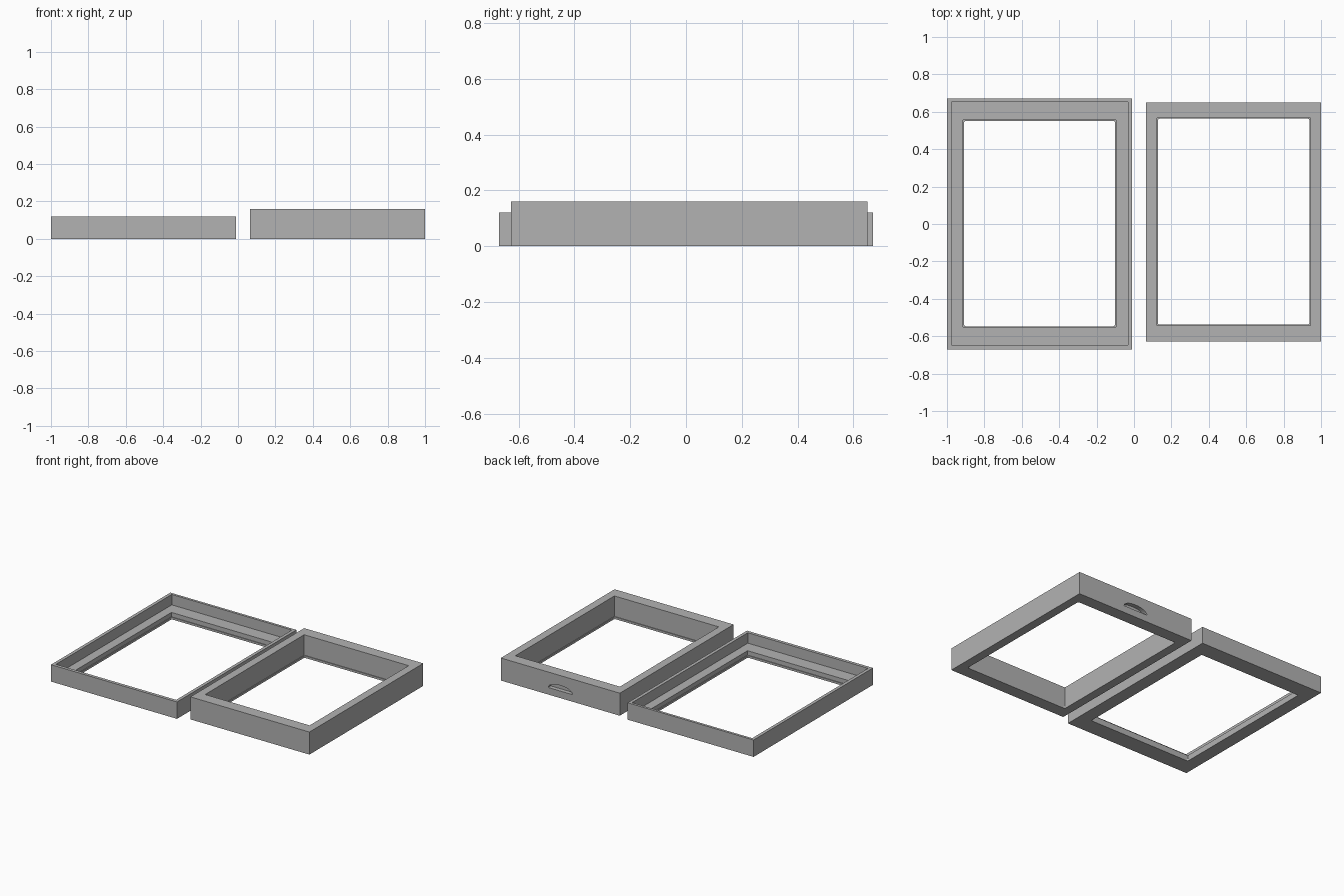
import bpy, bmesh, math

if "Cube" in bpy.data.objects:
    bpy.data.objects.remove(bpy.data.objects["Cube"])

grey = bpy.data.materials.new("plain grey")
grey.diffuse_color = (0.45, 0.45, 0.45, 1)
grey.use_nodes = True
grey.node_tree.nodes["Principled BSDF"].inputs["Base Color"].default_value = grey.diffuse_color


def rect_loop(x0, x1, y0, y1, z, r=0.0, n=4):
    """Counter-clockwise rectangle with corner radius r."""
    pts = []
    corners = [(x1 - r, y1 - r), (x0 + r, y1 - r), (x0 + r, y0 + r), (x1 - r, y0 + r)]
    for k, (cx, cy) in enumerate(corners):
        for i in range(n + 1):
            a = math.pi / 2 * (k + i / n)
            pts.append((cx + r * math.cos(a), cy + r * math.sin(a), z))
    return pts


def make_object(name, bm):
    bmesh.ops.remove_doubles(bm, verts=bm.verts, dist=1e-5)
    bmesh.ops.recalc_face_normals(bm, faces=bm.faces)
    me = bpy.data.meshes.new(name)
    bm.to_mesh(me)
    bm.free()
    me.materials.append(grey)
    ob = bpy.data.objects.new(name, me)
    bpy.context.collection.objects.link(ob)
    return ob


def make_frame(name, loops):
    """Closed ring skinned through a cycle of rectangular loops."""
    bm = bmesh.new()
    rings = [[bm.verts.new(p) for p in rect_loop(*l)] for l in loops]
    for a, b in zip(rings, rings[1:] + rings[:1]):
        for i in range(len(a)):
            j = (i + 1) % len(a)
            bm.faces.new((a[i], a[j], b[j], b[i]))
    return make_object(name, bm)


def inset(rect, d):
    x0, x1, y0, y1 = rect
    return (x0 + d, x1 - d, y0 + d, y1 - d)


LIP, LIP_TOP, ROUND = 0.005, 0.015, 0.01

# Outer frame: thin rim, ledge inside, small lip around the opening
outer = (-1.0, -0.01, -0.67, 0.67)
rim = (-0.977, -0.033, -0.647, 0.652)
opening = (-0.913, -0.097, -0.552, 0.557)
make_frame("rebated_frame", [
    (*outer, 0.0), (*outer, 0.12), (*rim, 0.12), (*rim, 0.046),
    (*opening, 0.046), (*opening, LIP_TOP),
    (*inset(opening, LIP), LIP_TOP, ROUND), (*inset(opening, LIP), 0.0, ROUND)])

# Inner frame: plain tall walls with the same small lip
body = (0.065, 1.0, -0.627, 0.65)
hole = (0.122, 0.943, -0.543, 0.568)
inner = make_frame("insert_frame", [
    (*body, 0.0), (*body, 0.16), (*hole, 0.16), (*hole, LIP_TOP),
    (*inset(hole, LIP), LIP_TOP, ROUND), (*inset(hole, LIP), 0.0, ROUND)])

# Domed finger notch in the back wall of the insert
bm = bmesh.new()
pts = [(0.5325 + 0.095 * math.cos(math.pi * i / 16),
        0.05 + 0.04 * math.sin(math.pi * i / 16)) for i in range(17)]
face = bm.faces.new([bm.verts.new((x, 0.70, z)) for x, z in pts])
ext = bmesh.ops.extrude_face_region(bm, geom=[face])
bmesh.ops.translate(bm, vec=(0, -0.08, 0),
                    verts=[v for v in ext["geom"] if isinstance(v, bmesh.types.BMVert)])
cutter = make_object("notch_cutter", bm)
cutter.hide_render = True
cutter.hide_viewport = True

mod = inner.modifiers.new("finger notch", "BOOLEAN")
mod.operation = "DIFFERENCE"
mod.solver = "EXACT"
mod.object = cutter
